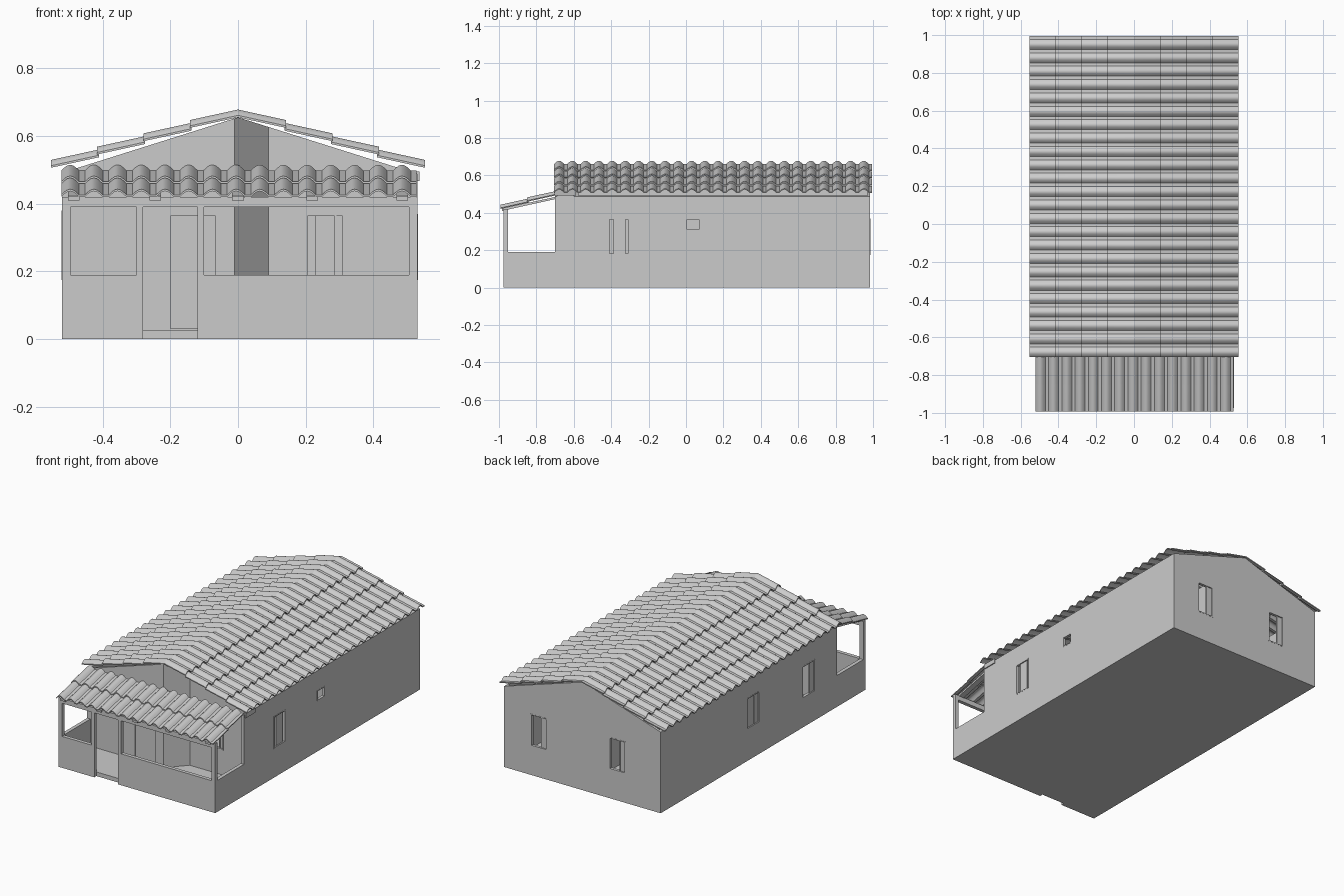
import bpy, bmesh, math
from mathutils import Vector

if "Cube" in bpy.data.objects:
    bpy.data.objects.remove(bpy.data.objects["Cube"], do_unlink=True)

GREY = (0.6, 0.6, 0.6, 1)
grey = bpy.data.materials.new("plain_grey")
grey.use_nodes = True
grey.diffuse_color = GREY
grey.node_tree.nodes["Principled BSDF"].inputs["Base Color"].default_value = GREY


def finish(bm, name, smooth=False):
    bmesh.ops.recalc_face_normals(bm, faces=bm.faces)
    mesh = bpy.data.meshes.new(name)
    bm.to_mesh(mesh)
    bm.free()
    mesh.materials.append(grey)
    obj = bpy.data.objects.new(name, mesh)
    bpy.context.collection.objects.link(obj)
    if smooth:
        bpy.ops.object.select_all(action="DESELECT")
        obj.select_set(True)
        bpy.context.view_layer.objects.active = obj
        bpy.ops.object.shade_smooth_by_angle(angle=math.radians(40))
    return obj


def prism(bm, bottom, top):
    """Solid between two matching loops of points."""
    b = [bm.verts.new(p) for p in bottom]
    t = [bm.verts.new(p) for p in top]
    bm.faces.new(b)
    bm.faces.new(t)
    for i in range(len(b)):
        j = (i + 1) % len(b)
        bm.faces.new((b[i], b[j], t[j], t[i]))


def box(name, x0, x1, y0, y1, z0, z1):
    bm = bmesh.new()
    plan = [(x0, y0), (x1, y0), (x1, y1), (x0, y1)]
    prism(bm, [(x, y, z0) for x, y in plan], [(x, y, z1) for x, y in plan])
    return finish(bm, name)


def gable(x):
    return 0.655 - 0.315 * abs(x)


class Run:
    """A straight wall line from p to q; depth is measured inward (left)."""

    def __init__(self, p, q):
        self.p = Vector((*p, 0))
        d = Vector((*q, 0)) - self.p
        self.length = d.length
        self.d = d.normalized()
        self.n = Vector((-self.d.y, self.d.x, 0))

    def at(self, u, depth, z):
        v = self.p + self.d * u + self.n * depth
        return (v.x, v.y, gable(v.x) if z is None else z)

    def block(self, bm, u0, u1, z0, z1, d0, d1):
        plan = [(u0, d0), (u1, d0), (u1, d1), (u0, d1)]
        prism(bm, [self.at(u, d, z0) for u, d in plan],
              [self.at(u, d, z1) for u, d in plan])

    def wall(self, name, holes=(), top=None, thick=0.015, breaks=()):
        bm = bmesh.new()
        cuts = sorted({0, self.length, *breaks, *[u for h in holes for u in h[:2]]})
        for u0, u1 in zip(cuts, cuts[1:]):
            mid = (u0 + u1) / 2
            hole = next((h for h in holes if h[0] < mid < h[1]), None)
            if hole is None:
                self.block(bm, u0, u1, 0, top, 0, thick)
            else:
                if hole[2] > 0:
                    self.block(bm, u0, u1, 0, hole[2], 0, thick)
                self.block(bm, u0, u1, hole[3], top, 0, thick)
        bmesh.ops.remove_doubles(bm, verts=bm.verts, dist=1e-5)
        finish(bm, name)

    def window(self, name, hole, panes):
        """Slim frame with sash panes given as fractions of the width."""
        u0, u1, z0, z1 = hole
        w, e = u1 - u0, 0.006
        bm = bmesh.new()
        for a, b in ((u0, u0 + e), (u1 - e, u1)):
            self.block(bm, a, b, z0, z1, -0.001, 0.016)
        for a, b in ((z0, z0 + e), (z1 - e, z1)):
            self.block(bm, u0, u1, a, b, -0.001, 0.016)
        for a, b in panes:
            self.block(bm, u0 + a * w, u0 + b * w, z0, z1, 0.006, 0.010)
            self.block(bm, u0 + a * w, u0 + a * w + e, z0, z1, 0.003, 0.012)
        finish(bm, name)


# House walls with window and door openings
LOW, HIGH = 0.175, 0.37
right_front = Run((-0.52, -0.70), (-0.01, -0.70))
door = (0.315, 0.46, 0.025, HIGH)
right_front.wall("entrance_wall", [door])
right_front.window("front_door", door, [(0, 1)])

Run((-0.01, -0.70), (0.09, -0.59)).wall("angled_porch_wall", breaks=[0.015])

left_front = Run((0.09, -0.59), (0.53, -0.59))
hole = (0.11, 0.225, LOW, HIGH)
left_front.wall("recessed_porch_wall", [hole])
left_front.window("porch_window", hole, [(0, 0.26), (0.74, 1)])

left_side = Run((0.53, -0.70), (0.53, 0.985))
holes = [(0.285, 0.395, LOW, HIGH), (0.70, 0.775, 0.305, HIGH)]
left_side.wall("left_wall", holes)
left_side.window("left_window", holes[0], [(0.24, 0.82)])
left_side.window("left_small_window", holes[1], [])

back = Run((0.53, 0.985), (-0.52, 0.985))
holes = [(0.18, 0.29, LOW, HIGH), (0.705, 0.815, LOW, HIGH)]
back.wall("back_wall", holes, breaks=[0.53])
for side, hole in zip(("left", "right"), holes):
    back.window("back_window_" + side, hole, [(0.6, 1)])

right_side = Run((-0.52, 0.985), (-0.52, -0.70))
holes = [(0.825, 0.945, 0.19, 0.38), (1.355, 1.475, LOW, HIGH)]
right_side.wall("right_wall", holes)
right_side.window("right_middle_window", holes[0], [(0, 0.6), (0.6, 1)])
right_side.window("right_front_window", holes[1], [(0.6, 1)])

# Floor and inner partitions
box("floor_slab", -0.515, 0.525, -0.955, 0.98, 0, 0.025)
box("long_partition", -0.005, 0.005, -0.68, 0.975, 0.02, 0.63)
box("cross_partition", -0.51, 0.52, 0.25, 0.26, 0.02, 0.49)

# Porch front and side parapets
porch = Run((-0.52, -0.975), (0.53, -0.975))
porch.wall("porch_front", [(0.025, 0.22, 0.19, 0.39), (0.24, 0.40, 0, 0.39),
                           (0.42, 1.025, 0.19, 0.39)], top=0.42, thick=0.022)
box("porch_parapet_left", 0.508, 0.53, -0.96, -0.70, 0, 0.19)
box("porch_parapet_right", -0.52, -0.498, -0.96, -0.70, 0, 0.19)

# Porch rafters and the beam end at the left eave
for i, x in enumerate((-0.485, -0.245, 0, 0.22, 0.485)):
    bm = bmesh.new()
    ends = [[(x + s, y, z + h) for s, h in
             ((-0.017, 0), (0.017, 0), (0.017, 0.012), (-0.017, 0.012))]
            for y, z in ((-0.985, 0.41), (-0.69, 0.475))]
    prism(bm, *ends)
    finish(bm, f"porch_rafter_{i + 1}")
box("eave_beam_end", 0.52, 0.536, -0.69, -0.60, 0.467, 0.495)


def tile_course(name, count, pitch, place, upper, lower, hump=0.017, thick=0.006):
    """One row of rounded tiles; place(s, run, z) gives the point."""
    steps = 8
    bm = bmesh.new()
    previous = None
    for k in range(count * steps + 1):
        t = (k % steps) / steps
        h = hump * math.sin(math.pi * t / 0.75) if t < 0.75 else 0
        s = k * pitch / steps
        ring = [bm.verts.new(place(s, run, z + h - drop)) for (run, z), drop in
                ((upper, 0), (lower, 0), (lower, thick), (upper, thick))]
        if previous:
            for i in range(4):
                j = (i + 1) % 4
                bm.faces.new((previous[i], previous[j], ring[j], ring[i]))
        else:
            bm.faces.new(ring)
        previous = ring
    bm.faces.new(previous)
    finish(bm, name, smooth=True)


# Main roof: four overlapping courses on each slope
for side, sign in (("left", 1), ("right", -1)):
    def slope(s, run, z, sign=sign):
        return (sign * run, -0.705 + s, z)
    for i in range(4):
        run, z = 0.137 * i, 0.661 - 0.0393 * i
        tile_course(f"roof_course_{side}_{i + 1}", 24, 1.70 / 24, slope,
                    (run, z), (run + 0.142, z - 0.031))

# Porch roof: two courses falling to the front
for i in range(2):
    run, z = 0.70 + 0.143 * i, 0.498 - 0.039 * i
    tile_course(f"porch_course_{i + 1}", 15, 0.07,
                lambda s, r, z: (-0.522 + s, -r, z),
                (run, z), (run + 0.150, z - 0.033))
